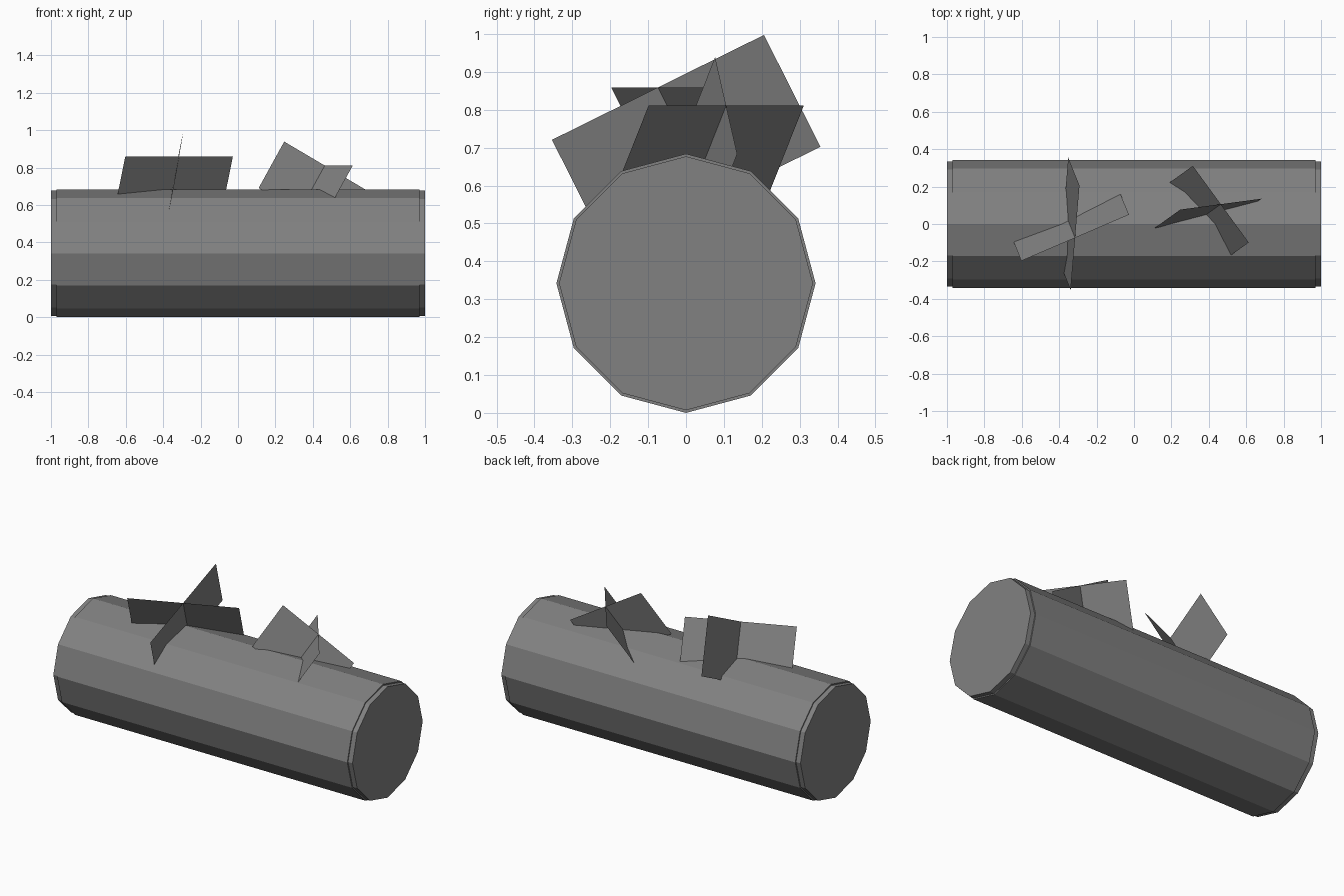
import bpy
import math
from mathutils import Vector

cube = bpy.data.objects.get("Cube")
if cube:
    bpy.data.objects.remove(cube, do_unlink=True)

# Single flat grey
grey = bpy.data.materials.new("bark_grey")
grey.use_nodes = True
colour = (0.22, 0.22, 0.22, 1)
grey.diffuse_color = colour
bsdf = next(n for n in grey.node_tree.nodes if n.type == 'BSDF_PRINCIPLED')
bsdf.inputs["Base Color"].default_value = colour

RADIUS = 0.342


def log_part(name, radius, length):
    """Twelve-sided cylinder lying along x."""
    bpy.ops.mesh.primitive_cylinder_add(
        vertices=12, radius=radius, depth=length,
        location=(0, 0, RADIUS), rotation=(0, math.pi / 2, 0))
    obj = bpy.context.object
    obj.name = name
    obj.data.materials.append(grey)


def leaf_card(name, top_centre, along, down, length, height):
    """Flat rectangle hanging from the middle of its top edge."""
    top = Vector(top_centre)
    half = Vector(along).normalized() * length / 2
    drop = Vector(down).normalized() * height
    corners = [top - half, top + half, top + half + drop, top - half + drop]
    mesh = bpy.data.meshes.new(name)
    mesh.from_pydata(corners, [], [(0, 1, 2, 3)])
    mesh.materials.append(grey)
    bpy.context.collection.objects.link(bpy.data.objects.new(name, mesh))


# Trunk with slightly narrower cut ends
log_part("log_body", RADIUS, 1.94)
log_part("log_cut_ends", 0.335, 2.0)

# Two tilted tufts, each a pair of crossed cards sharing one centre line
tufts = [
    ("right_tuft", (-0.315, -0.074, 0.859), (-0.06, 0.149, -0.295), 0.626, 0.336,
     [(0.575, 0.247, 0), (-0.047, -0.56, -0.277)]),
    ("left_tuft", (0.464, 0.106, 0.811), (-0.135, -0.097, -0.245), 0.507, 0.3,
     [(0.432, 0.058, -0.255), (0.299, -0.41, 0)]),
]
for name, top_centre, down, length, height, directions in tufts:
    for i, along in enumerate(directions, 1):
        leaf_card(f"{name}_card_{i}", top_centre, along, down, length, height)
